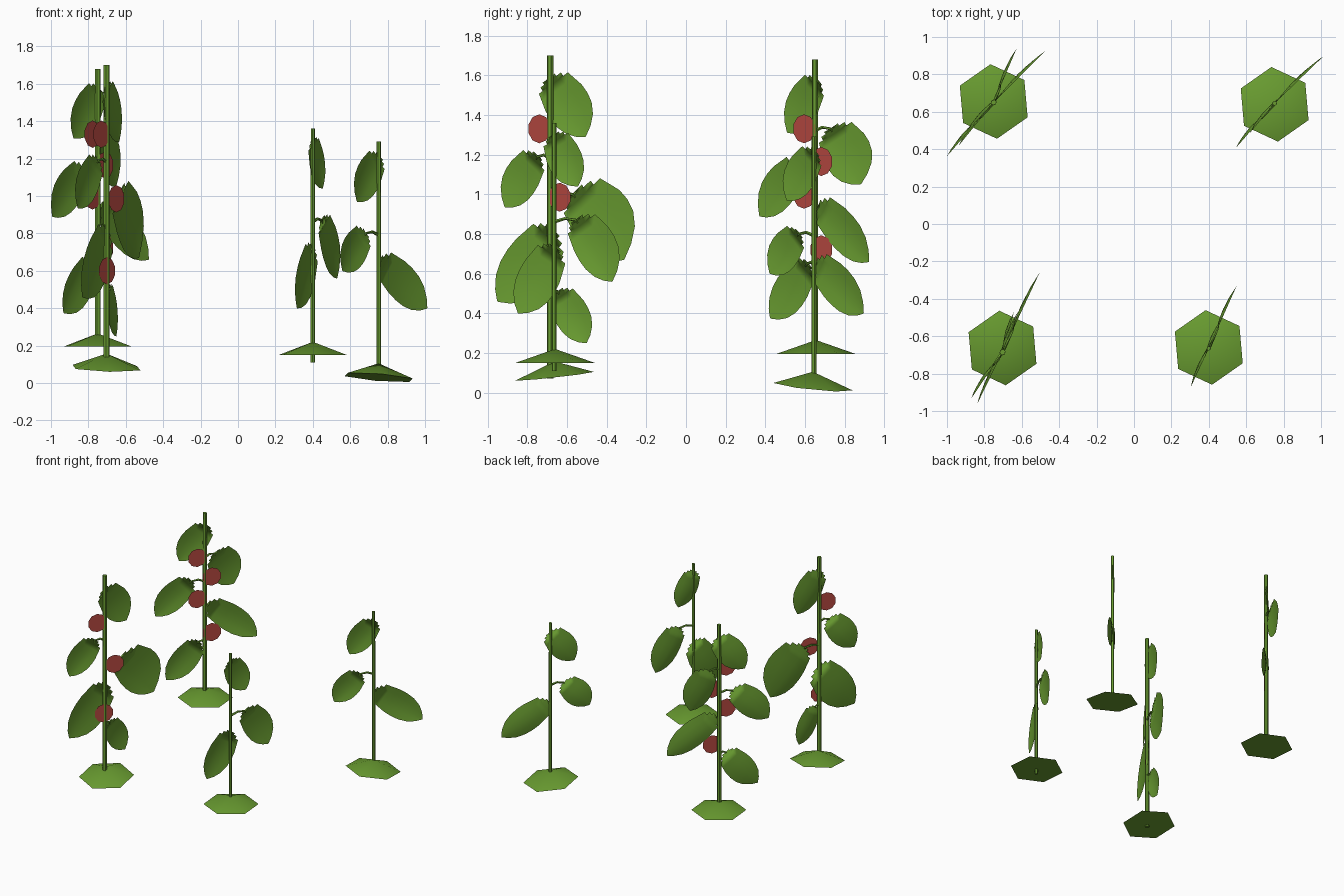
import bpy, bmesh, math
from mathutils import Vector

if "Cube" in bpy.data.objects:
    bpy.data.objects.remove(bpy.data.objects["Cube"])


def material(name, rgb):
    m = bpy.data.materials.new(name)
    m.diffuse_color = (*rgb, 1)
    m.use_nodes = True
    m.node_tree.nodes["Principled BSDF"].inputs["Base Color"].default_value = m.diffuse_color
    return m


GREEN = material("leaf green", (0.14, 0.33, 0.03))
RED = material("tomato red", (0.47, 0.067, 0.053))

# Leaf half outline: (distance along leaf, fraction of half width), toothed near the stalk
OUTLINE = [(.02, .04), (-.01, .36), (.03, .34), (.03, .6), (.09, .6), (.09, .84),
           (.2, .93), (.35, 1.05), (.5, 1.07), (.65, 1.0), (.8, .78), (.92, .42), (1, .03)]


def finish(name, bm, mat, smooth=True):
    bm.normal_update()
    me = bpy.data.meshes.new(name)
    bm.to_mesh(me)
    bm.free()
    me.materials.append(mat)
    for p in me.polygons:
        p.use_smooth = smooth
    ob = bpy.data.objects.new(name, me)
    bpy.context.collection.objects.link(ob)
    return ob


def tube(name, pts, radii, sides):
    """Tube swept along a list of points."""
    bm = bmesh.new()
    rings = []
    for i, p in enumerate(pts):
        d = (pts[min(i + 1, len(pts) - 1)] - pts[max(i - 1, 0)]).normalized()
        a = d.cross(Vector((0.31, -0.95, 0.02))).normalized()
        b = d.cross(a)
        rings.append([bm.verts.new(p + radii[i] * (a * math.cos(t) + b * math.sin(t)))
                      for t in (2 * math.pi * k / sides for k in range(sides))])
    for r, q in zip(rings, rings[1:]):
        for k in range(sides):
            bm.faces.new((r[k], r[(k + 1) % sides], q[(k + 1) % sides], q[k]))
    bm.faces.new(rings[0][::-1])
    bm.faces.new(rings[-1])
    bmesh.ops.recalc_face_normals(bm, faces=bm.faces)
    return finish(name, bm, GREEN, False)


def plant(label, x, y, low, top, radius, rim, rise, slope, foot_dy, leaves, fruits):
    def frame(angle):
        """Point finder in the upright plane through the stem, turned by angle."""
        a = math.radians(angle)
        U, N = Vector((math.cos(a), math.sin(a), 0)), Vector((math.sin(a), -math.cos(a), 0))

        def at(u, z, n=0.0):
            return Vector((x, y, z)) + U * u + N * n
        return at, N

    # stem
    tube(label + "_stem", [Vector((x, y, z)) for z in (low, (low + top) / 2, top)],
         [radius, radius, radius * .95], 6)

    # low six-sided cone at the foot, softly shaded, with its own flat underside
    bm = bmesh.new()
    pts = []
    for k in range(6):
        t = math.radians(95 + 60 * k)
        dx, dy = .2 * math.cos(t), .2 * math.sin(t)
        pts.append((x + dx, y + foot_dy + dy, rim + slope[0] * dx + slope[1] * dy))
    ring = [bm.verts.new(p) for p in pts]
    apex = bm.verts.new((x, y + foot_dy, rim + rise))
    for k in range(6):
        bm.faces.new((ring[k], ring[(k + 1) % 6], apex))
    bm.faces.new([bm.verts.new(p) for p in pts][::-1])
    finish(label + "_foot", bm, GREEN)

    # leaves with a slightly hollow middle, and their stalks
    for i, (angle, bu, bz, tu, tz, wo, wi) in enumerate(leaves):
        at, N = frame(angle)
        base, tip = Vector((bu, bz)), Vector((tu, tz))
        axis = tip - base
        side = Vector((-axis.y, axis.x))               # perpendicular, same length
        if side.y < 0:
            side = -side                               # outer (upper) side
        bm = bmesh.new()
        rows = []
        for t, w in OUTLINE:
            row = []
            for s, n in ((wo, 0), (wo * .5, .75), (0, 1), (-wi * .5, .75), (-wi, 0)):
                p = base + axis * t + side * s * w
                bulge = .016 * n * math.sin(math.pi * min(max(t, 0.1), 1))
                row.append(bm.verts.new(at(p.x, p.y, -bulge)))
            rows.append(row)
        for r, q in zip(rows, rows[1:]):
            for k in range(4):
                bm.faces.new((r[k], r[k + 1], q[k + 1], q[k]))
        bm.normal_update()
        if sum((f.normal for f in bm.faces), Vector()).dot(N) < 0:
            bmesh.ops.reverse_faces(bm, faces=bm.faces)
        finish(f"{label}_leaf_{i + 1}", bm, GREEN)
        if abs(bu) > .03:
            tube(f"{label}_stalk_{i + 1}",
                 [at(0, bz - .01), at(bu * .5, bz + .008), at(bu, bz), at(bu + axis.x * .05, bz + axis.y * .05)],
                 [.009, .008, .007, .003], 5)

    # flat round fruits
    at, N = frame(52)
    for i, (u, z) in enumerate(fruits):
        bm = bmesh.new()
        ring = [at(u + .072 * math.cos(t), z + .073 * math.sin(t), .012)
                for t in (2 * math.pi * (k + .5) / 10 for k in range(10))]
        bm.faces.new([bm.verts.new(p) for p in ring])
        bm.normal_update()
        finish(f"{label}_fruit_{i + 1}", bm, RED, False)


# leaf: plane angle, stalk end (along, height), tip (along, height),
# outer and inner half width / length
plant("back_left", -.75, .65, .20, 1.68, .016, .195, .07, (0, 0), .005,
      [(47, .02, 1.57, -.19, 1.31, .32, .28),
       (67, .085, 1.33, .25, 1.05, .43, .33),
       (49, -.10, 1.14, -.37, .89, .31, .24),
       (45, .02, .94, .385, .66, .23, .19),
       (51, -.05, .65, -.29, .375, .25, .29)],
      [(-.06, 1.33), (.05, 1.165), (-.06, 1.0), (.05, .72)])

plant("back_right", .752, .645, .04, 1.29, .013, .03, .075, (-.08, -.1), -.005,
      [(50, .01, 1.21, -.18, .97, .34, .28),
       (49, -.10, .80, -.295, .60, .36, .31),
       (44, .01, .65, .36, .40, .24, .22)],
      [])

plant("front_left", -.703, -.685, .07, 1.70, .017, .082, .075, (-.03, .11), .022,
      [(69, -.01, 1.58, .19, 1.29, .36, .28),
       (56, -.075, 1.19, -.275, .935, .33, .27),
       (65, .125, 1.0, .41, .67, .46, .27),
       (64, .01, .82, -.295, .46, .25, .31),
       (74, .04, .51, .19, .25, .30, .27)],
      [(-.06, 1.33), (.07, .985), (-.01, .60)])

plant("front_right", .40, -.665, .11, 1.36, .012, .15, .07, (0, 0), .005,
      [(66, .0, 1.30, .13, 1.04, .30, .32),
       (66, .12, .87, .32, .56, .34, .24),
       (65, .0, .73, -.20, .40, .26, .29)],
      [])
